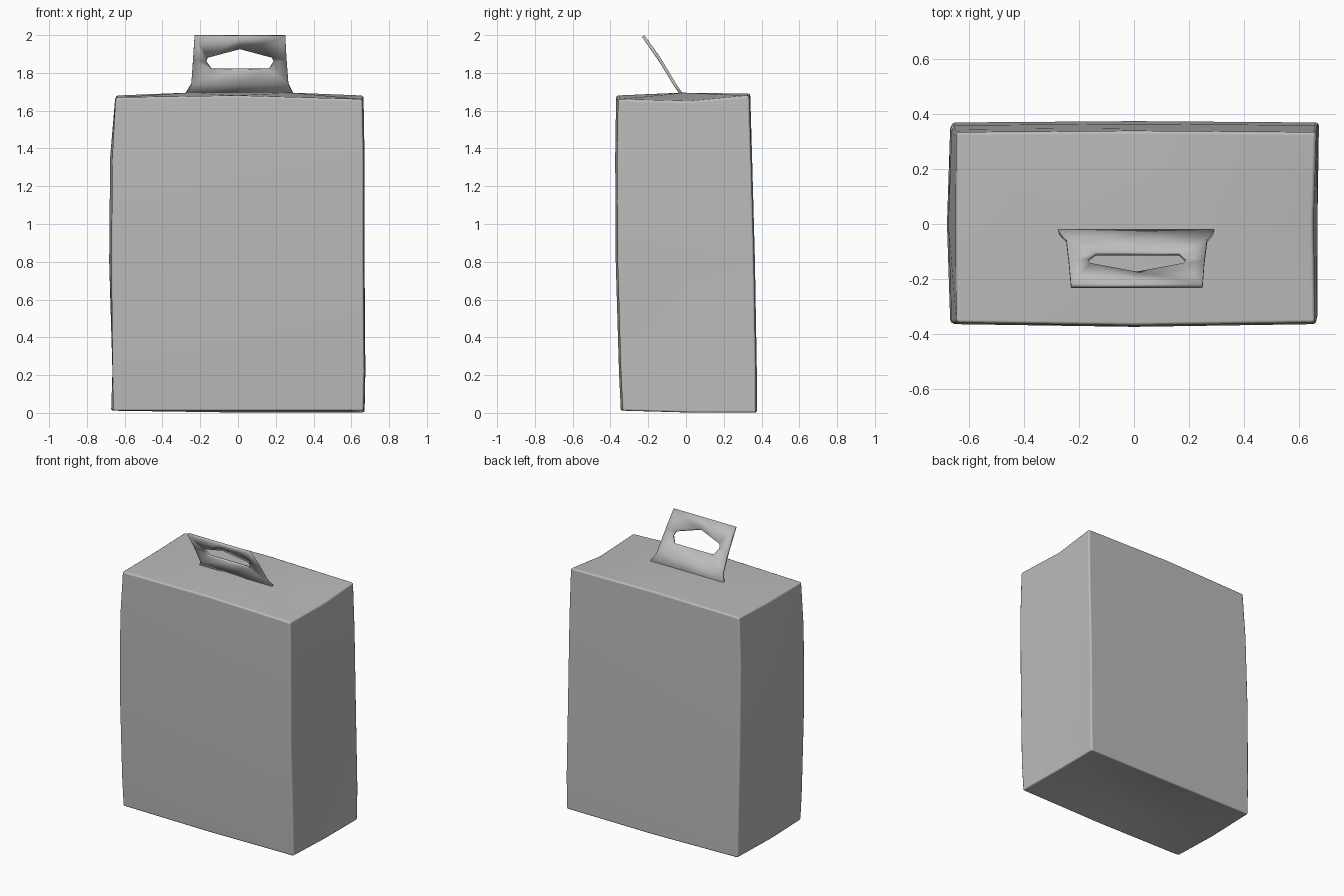
import bpy, bmesh, math

if "Cube" in bpy.data.objects:
    bpy.data.objects.remove(bpy.data.objects["Cube"])

paper = bpy.data.materials.new("plain grey")
paper.diffuse_color = (0.5, 0.5, 0.5, 1)
paper.use_nodes = True
paper.node_tree.nodes["Principled BSDF"].inputs["Base Color"].default_value = paper.diffuse_color


def make_object(name, bm):
    bmesh.ops.recalc_face_normals(bm, faces=bm.faces)
    mesh = bpy.data.meshes.new(name)
    bm.to_mesh(mesh)
    bm.free()
    mesh.materials.append(paper)
    obj = bpy.data.objects.new(name, mesh)
    bpy.context.collection.objects.link(obj)
    return obj


def smooth(obj, angle):
    bpy.ops.object.select_all(action='DESELECT')
    obj.select_set(True)
    bpy.context.view_layer.objects.active = obj
    bpy.ops.object.shade_smooth_by_angle(angle=math.radians(angle))


# Bag body: loft of eight-point rings (z, left, right, front, back, side fold)
levels = [
    (0.01, -0.66, 0.665, -0.335, 0.37, 0.00),
    (0.22, -0.665, 0.67, -0.345, 0.37, 0.02),
    (0.80, -0.67, 0.665, -0.362, 0.36, 0.00),
    (1.35, -0.665, 0.665, -0.365, 0.345, 0.00),
    (1.67, -0.648, 0.66, -0.36, 0.335, 0.01),
]
bm = bmesh.new()
rings = []
for i, (z, l, r, f, b, fold) in enumerate(levels):
    pts = [(l, f), (0, f - 0.01), (r, f), (r + 0.005 - fold, 0.02),
           (r + 0.005, b), (0, b + 0.005), (l, b), (l - 0.012 + fold, 0.0)]
    # uneven heights along the crumpled upper rim
    lift = (0, 0.01, -0.01, -0.02, 0.01, 0.02, 0.01, 0) if i == 4 else (0,) * 8
    rings.append([bm.verts.new((x, y, z + dz)) for (x, y), dz in zip(pts, lift)])
for low, high in zip(rings, rings[1:]):
    for k in range(8):
        n = (k + 1) % 8
        bm.faces.new((low[k], low[n], high[n], high[k]))

# Folded top meeting the root of the handle
t = rings[-1]
a = bm.verts.new((-0.27, -0.03, 1.695))
b = bm.verts.new((0.29, -0.01, 1.695))
for face in ((t[0], t[1], a), (t[1], b, a), (t[1], t[2], b), (t[2], t[3], b),
             (t[3], t[4], b), (t[4], t[5], b), (t[5], a, b), (t[5], t[6], a),
             (t[6], t[7], a), (t[7], t[0], a)):
    bm.faces.new(face)

# Bottom with a shallow sunken middle
base = rings[0]
inner = [bm.verts.new((v.co.x * 0.45, v.co.y * 0.4, 0.05)) for v in base]
for k in range(8):
    n = (k + 1) % 8
    bm.faces.new((base[n], base[k], inner[k], inner[n]))
bm.faces.new(inner)
for v in base[3:6]:
    v.co.z = 0.0
body = make_object("bag_body", bm)
bevel = body.modifiers.new("soft folds", 'BEVEL')
bevel.width = 0.012
bevel.segments = 2
bevel.limit_method = 'ANGLE'
bevel.angle_limit = math.radians(50)
bevel.harden_normals = True
smooth(body, 180)


# Handle: leaning sheet with a grip hole
def lean(z):
    path = [(1.68, -0.02), (1.74, -0.06), (1.88, -0.145), (2.0, -0.23)]
    for (z0, y0), (z1, y1) in zip(path, path[1:]):
        if z <= z1:
            return y0 + (y1 - y0) * (z - z0) / (z1 - z0)
    return path[-1][1]


outer = [(-0.247, 1.74), (0.01, 1.74), (0.267, 1.74), (0.257, 1.87),
         (0.25, 1.995), (0.01, 1.995), (-0.23, 1.995), (-0.238, 1.87)]
hole = [(-0.14, 1.82), (0.01, 1.82), (0.165, 1.82), (0.19, 1.86),
        (0.18, 1.885), (0.01, 1.93), (-0.16, 1.885), (-0.17, 1.86)]
root = [(-0.28, 1.685), (0.01, 1.685), (0.295, 1.685)]
bm = bmesh.new()
out_v, hole_v, root_v = [[bm.verts.new((x, lean(z), z)) for x, z in loop]
                         for loop in (outer, hole, root)]
for k in range(8):
    n = (k + 1) % 8
    bm.faces.new((out_v[k], out_v[n], hole_v[n], hole_v[k]))
for k in range(2):
    bm.faces.new((root_v[k], root_v[k + 1], out_v[k + 1], out_v[k]))
handle = make_object("carry_handle", bm)
solid = handle.modifiers.new("thickness", 'SOLIDIFY')
solid.thickness = 0.016
solid.offset = 0
smooth(handle, 40)
